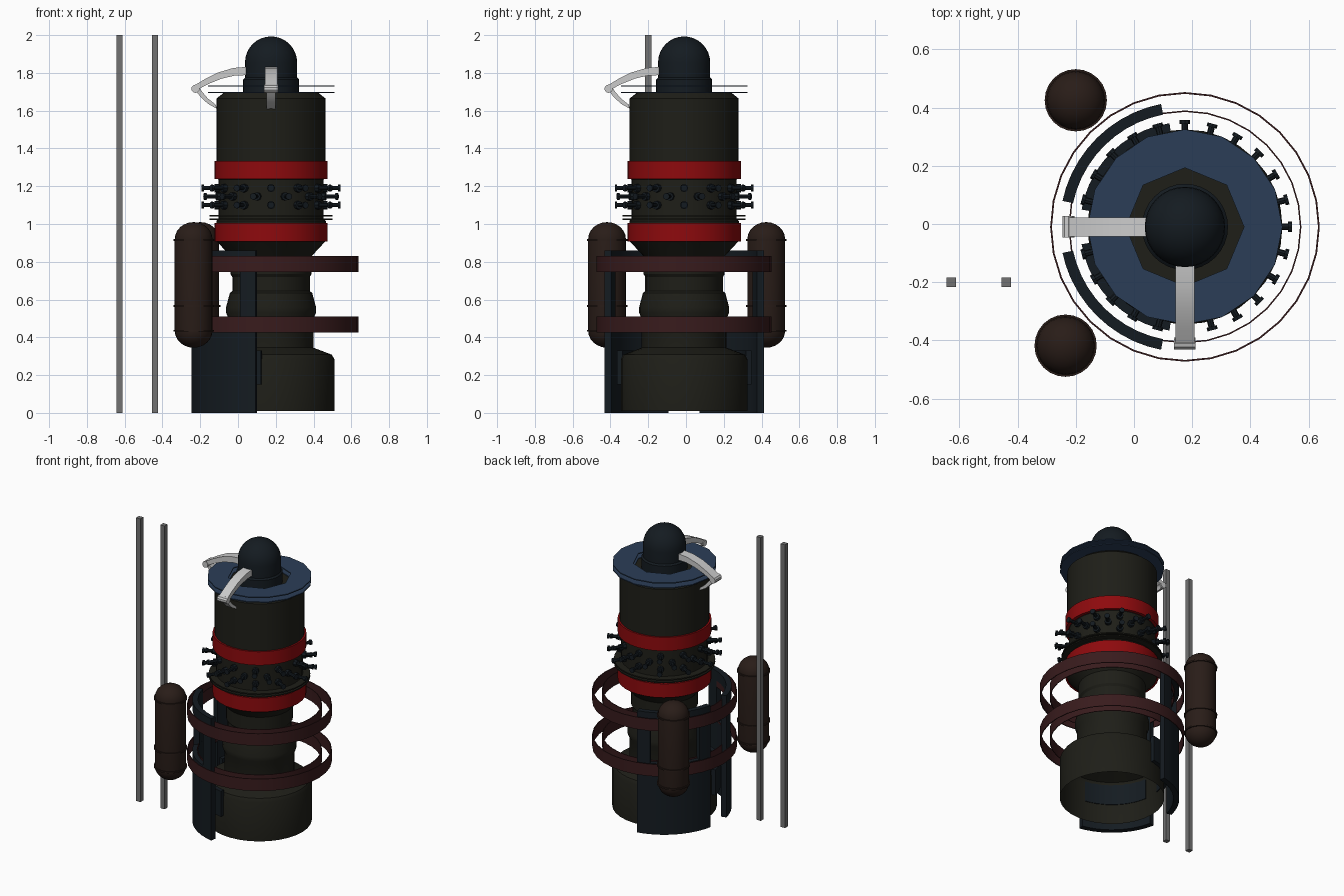
import bpy, bmesh, math
from mathutils import Matrix, Vector

if "Cube" in bpy.data.objects:
    bpy.data.objects.remove(bpy.data.objects["Cube"])

CX, CY = 0.175, -0.01


def material(name, rgb):
    m = bpy.data.materials.new(name)
    m.diffuse_color = (*rgb, 1)
    m.use_nodes = True
    m.node_tree.nodes["Principled BSDF"].inputs["Base Color"].default_value = m.diffuse_color
    return m


OLIVE = material("olive", (.013, .013, .009))
DARK = material("dark_blue", (.007, .011, .015))
BLUE = material("blue", (.024, .048, .095))
RED = material("red", (.27, .003, .004))
BROWN = material("brown", (.022, .012, .009))
MAROON = material("maroon", (.04, .011, .012))
STEEL = material("steel", (.17, .17, .17))
LIGHT = material("light_grey", (.55, .55, .55))


def finish(name, bm, mat, loc=(CX, CY, 0), smooth=True):
    bmesh.ops.recalc_face_normals(bm, faces=bm.faces)
    me = bpy.data.meshes.new(name)
    bm.to_mesh(me)
    bm.free()
    me.materials.append(mat)
    ob = bpy.data.objects.new(name, me)
    ob.location = loc
    bpy.context.collection.objects.link(ob)
    if smooth:
        bpy.ops.object.select_all(action='DESELECT')
        ob.select_set(True)
        bpy.context.view_layer.objects.active = ob
        bpy.ops.object.shade_smooth_by_angle(angle=math.radians(30))
    return ob


def lathe(name, profile, mat, sides=32, closed=False, loc=(CX, CY, 0)):
    bm = bmesh.new()
    pts = profile + [profile[0]] if closed else profile
    vs = [bm.verts.new((r, 0, z)) for r, z in pts]
    es = [bm.edges.new(p) for p in zip(vs, vs[1:])]
    bmesh.ops.spin(bm, geom=vs + es, cent=(0, 0, 0), axis=(0, 0, 1),
                   angle=math.tau, steps=sides, use_duplicate=False)
    bmesh.ops.remove_doubles(bm, verts=bm.verts, dist=1e-5)
    return finish(name, bm, mat, loc)


def band(name, r0, r1, z0, z1, mat, sides=32, loc=(CX, CY, 0)):
    return lathe(name, [(r0, z0), (r1, z0), (r1, z1), (r0, z1)], mat, sides, True, loc)


def arc_slab(bm, r0, r1, a0, a1, z0, z1, steps):
    # curved block between two angles in degrees
    prev = first = None
    for i in range(steps + 1):
        a = math.radians(a0 + (a1 - a0) * i / steps)
        c, s = math.cos(a), math.sin(a)
        row = [bm.verts.new((r * c, r * s, z))
               for r, z in ((r0, z0), (r1, z0), (r1, z1), (r0, z1))]
        if prev:
            for k in range(4):
                bm.faces.new((prev[k], prev[k - 1], row[k - 1], row[k]))
        else:
            bm.faces.new(row)
        prev = row
    bm.faces.new(prev)


def prism(bm, pts, width, rot):
    # (radius, height) outline extruded sideways
    f = bm.faces.new([bm.verts.new((r, -width / 2, z)) for r, z in pts])
    ext = bmesh.ops.extrude_face_region(bm, geom=[f])
    new = [g for g in ext["geom"] if isinstance(g, bmesh.types.BMVert)]
    bmesh.ops.translate(bm, verts=new, vec=(0, width, 0))
    if f.is_valid is False:
        return
    bmesh.ops.rotate(bm, verts=new + list(f.verts), cent=(0, 0, 0), matrix=rot)


# main turned body, hollow and open at the bottom
lathe("main_body", [
    (.335, .01), (.335, .285), (.322, .308), (.225, .345), (.225, .5),
    (.238, .53), (.238, .56), (.218, .635), (.205, .645), (.205, .72),
    (.215, .735), (.215, .83), (.28, .9), (.29, .91), (.29, 1.015),
    (.278, 1.03), (.278, 1.235), (.288, 1.245), (.288, 1.665),
    (.25, 1.695), (.14, 1.695)], OLIVE)

# dome and its neck
dome = [(.148, 1.69), (.148, 1.765), (.138, 1.775), (.138, 1.855)]
dome += [(.138 * math.cos(t), 1.855 + .138 * math.sin(t))
         for t in (math.pi / 2 * i / 8 for i in range(1, 8))] + [(0, 1.993)]
lathe("top_dome", dome, DARK)

# red bands and thin flanges
band("upper_red_band", .28, .3, 1.237, 1.333, RED)
band("lower_red_band", .28, .3, .907, 1.005, RED)
for i, z in enumerate((1.022, 1.04)):
    band(f"flange_{i}", .27, .325, z, z + .008, OLIVE)

# pair of flat blue collars with an octagonal hole
for i, z in enumerate((1.693, 1.727)):
    bm = bmesh.new()
    n = 16
    outer, inner = [], []
    for k in range(n):
        a = math.tau * k / n
        d = Vector((math.cos(a), math.sin(a), 0))
        r = .203 if k % 2 == 0 else .203 * math.cos(math.pi / 8)
        outer.append(bm.verts.new(d * .335 + Vector((0, 0, z))))
        inner.append(bm.verts.new(d * r + Vector((0, 0, z))))
    for k in range(n):
        bm.faces.new((inner[k - 1], outer[k - 1], outer[k], inner[k]))
    ext = bmesh.ops.extrude_face_region(bm, geom=list(bm.faces))
    bmesh.ops.translate(bm, vec=(0, 0, .007),
                        verts=[g for g in ext["geom"] if isinstance(g, bmesh.types.BMVert)])
    finish(f"blue_collar_{i}", bm, BLUE, smooth=False)

# staggered rows of small radial nozzles
bm = bmesh.new()
for z, offset in ((1.19, 0), (1.146, 15), (1.1, 0)):
    for k in range(12):
        rot = Matrix.Rotation(math.radians(30 * k + offset), 4, 'Z')
        for r0, r1, rad in ((.27, .3, .022), (.3, .356, .011), (.354, .367, .018)):
            m = (rot @ Matrix.Translation(((r0 + r1) / 2, 0, z))
                 @ Matrix.Rotation(math.pi / 2, 4, 'Y'))
            bmesh.ops.create_cone(bm, cap_ends=True, segments=8, radius1=rad,
                                  radius2=rad, depth=r1 - r0, matrix=m)
finish("nozzles", bm, DARK)

# two double-walled hoops
for i, (z0, z1) in enumerate(((.425, .51), (.745, .83))):
    band(f"hoop_outer_{i}", .457, .463, z0, z1, MAROON)
    band(f"hoop_inner_{i}", .395, .4, z0, z1, MAROON)

# curved shield panels with a window, and a liner behind each
for name, mid in (("back", 134.5), ("front", 225.5)):
    bm = bmesh.new()
    arc_slab(bm, .393, .43, mid - 33.5, mid + 33.5, 0, .5, 10)
    arc_slab(bm, .393, .43, mid - 33.5, mid + 33.5, .79, .86, 10)
    for s in (-1, 1):
        arc_slab(bm, .393, .43, mid + s * 22, mid + s * 33.5, .5, .79, 2)
    finish(f"{name}_shield_panel", bm, DARK)
    bm = bmesh.new()
    arc_slab(bm, .33, .36, mid - 36, mid + 36, .15, .33, 10)
    finish(f"{name}_shield_liner", bm, DARK)

# capsule tanks with raised seams
for name, x, y in (("back", -.2, .425), ("front", -.235, -.418)):
    cap = [(.1 * math.cos(t), .09 * math.sin(t))
           for t in (math.pi / 2 * i / 6 for i in range(6))] + [(0, .09)]
    prof = [(r, .435 - h) for r, h in reversed(cap)] + [(r, .92 + h) for r, h in cap]
    lathe(f"{name}_tank", prof, BROWN, 24, loc=(x, y, 0))
    for i, z in enumerate((.435, .565, .915)):
        band(f"{name}_tank_seam_{i}", .09, .107, z - .005, z + .005, BROWN, 24, (x, y, 0))

# claw arms holding the dome
upper = [(.13, 1.832), (.2, 1.826), (.28, 1.802), (.35, 1.767), (.415, 1.728),
         (.395, 1.708), (.33, 1.742), (.26, 1.77), (.19, 1.786), (.13, 1.788)]
lower = [(.41, 1.72), (.375, 1.675), (.335, 1.637), (.287, 1.61),
         (.293, 1.632), (.335, 1.665), (.365, 1.7), (.385, 1.73)]
for name, ang in (("left", 180), ("front", 270)):
    rot = Matrix.Rotation(math.radians(ang), 4, 'Z')
    bm = bmesh.new()
    prism(bm, upper, .066, rot)
    prism(bm, lower, .046, rot)
    knuckle = (rot @ Matrix.Translation((.4, 0, 1.716))
               @ Matrix.Rotation(math.pi / 2, 4, 'X'))
    bmesh.ops.create_cone(bm, cap_ends=True, segments=10, radius1=.022,
                          radius2=.022, depth=.074, matrix=knuckle)
    finish(f"{name}_claw_arm", bm, LIGHT)

# tall square poles
for name, x in (("outer", -.628), ("inner", -.439)):
    bm = bmesh.new()
    bmesh.ops.create_cube(bm, size=1, matrix=Matrix.Diagonal((.033, .033, 2, 1)))
    finish(f"{name}_pole", bm, STEEL, (x, -.2, 1), smooth=False)
